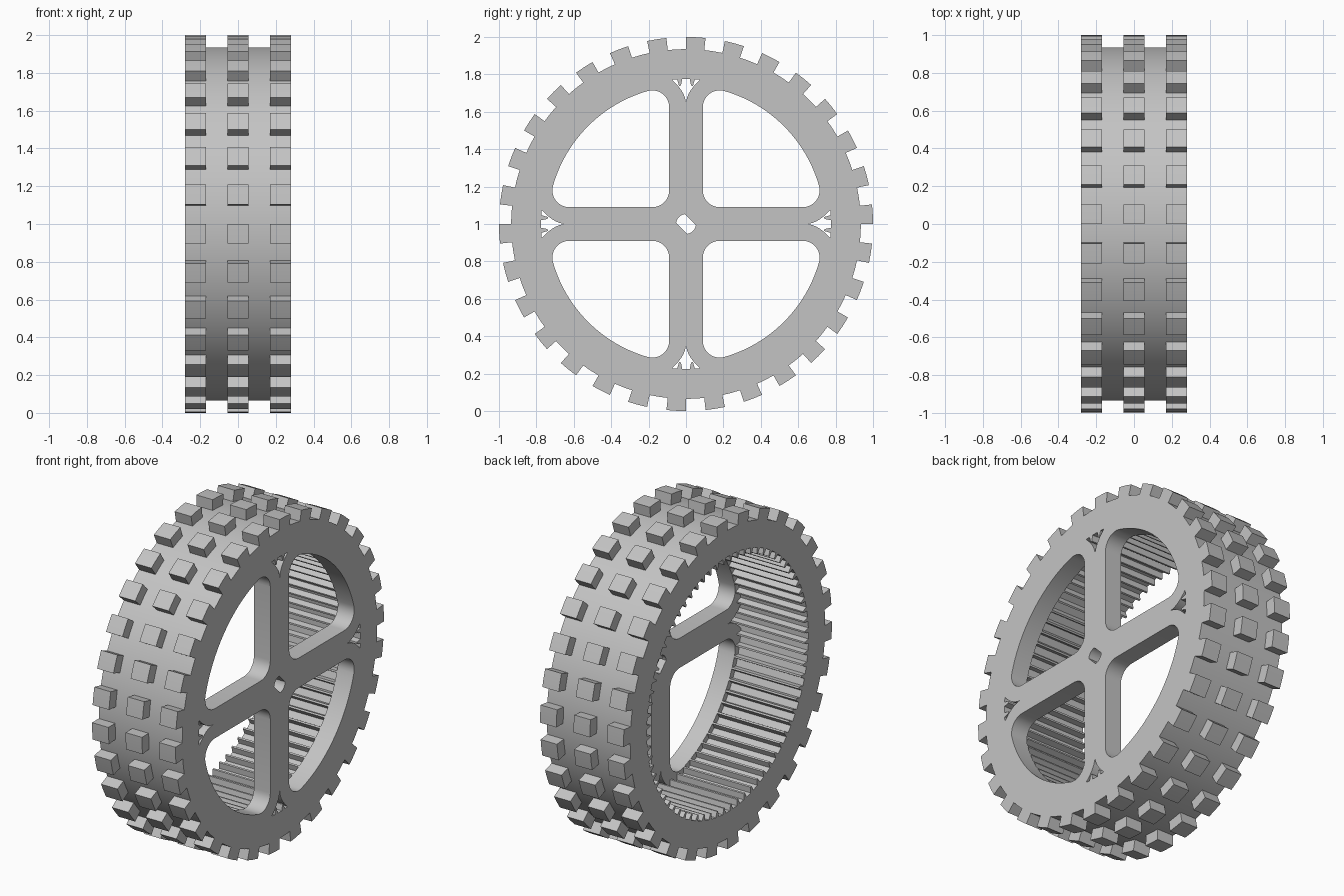
import bpy, bmesh, math
from mathutils import Matrix

if "Cube" in bpy.data.objects:
    bpy.data.objects.remove(bpy.data.objects["Cube"])

R_BODY, R_TOP = 0.935, 1.0       # tyre body and lug top radii
R_ROOT, R_TIP = 0.775, 0.74      # inner gear root and tip radii
HALF_W, DISC_IN = 0.28, 0.17     # half width, inner face of the spoked disc
TEETH, LUGS = 72, 30

grey = bpy.data.materials.new("rubber_grey")
grey.diffuse_color = (0.55, 0.55, 0.55, 1)
grey.use_nodes = True
grey.node_tree.nodes["Principled BSDF"].inputs["Base Color"].default_value = grey.diffuse_color

# local x, y, z -> world y, z, x, with the hub lifted to z = 1
TO_WORLD = Matrix(((0, 0, 1, 0), (1, 0, 0, 0), (0, 1, 0, 1), (0, 0, 0, 1)))


def polar(r, deg, cx=0, cy=0):
    a = math.radians(deg)
    return (cx + r * math.cos(a), cy + r * math.sin(a))


def arc(r, a0, a1, n, cx=0, cy=0):
    return [polar(r, a0 + (a1 - a0) * i / n, cx, cy) for i in range(n + 1)]


def rotated(pts, quarter):
    c, s = ((1, 0), (0, 1), (-1, 0), (0, -1))[quarter]
    return [(x * c - y * s, x * s + y * c) for x, y in pts]


def finish(name, bm):
    bmesh.ops.recalc_face_normals(bm, faces=bm.faces[:])
    me = bpy.data.meshes.new(name)
    bm.to_mesh(me)
    bm.free()
    me.materials.append(grey)
    ob = bpy.data.objects.new(name, me)
    bpy.context.collection.objects.link(ob)
    bpy.ops.object.select_all(action='DESELECT')
    ob.select_set(True)
    bpy.context.view_layer.objects.active = ob
    bpy.ops.object.shade_smooth_by_angle(angle=math.radians(25))


def extrude_profile(name, loops, x0, x1):
    """Solid from an outer loop and hole loops, spanning x0 to x1."""
    cu = bpy.data.curves.new(name + "_profile", 'CURVE')
    cu.dimensions = '2D'
    cu.fill_mode = 'BOTH'
    cu.extrude = (x1 - x0) / 2
    for pts in loops:
        sp = cu.splines.new('POLY')
        sp.points.add(len(pts) - 1)
        for p, (x, y) in zip(sp.points, pts):
            p.co = (x, y, 0, 1)
        sp.use_cyclic_u = True
    tmp = bpy.data.objects.new(name + "_profile", cu)
    bpy.context.collection.objects.link(tmp)
    dg = bpy.context.evaluated_depsgraph_get()
    me = bpy.data.meshes.new_from_object(tmp.evaluated_get(dg))
    bpy.data.objects.remove(tmp)
    bm = bmesh.new()
    bm.from_mesh(me)
    bmesh.ops.remove_doubles(bm, verts=bm.verts[:], dist=1e-5)
    bm.transform(Matrix.Translation(((x0 + x1) / 2, 0, 0)) @ TO_WORLD)
    finish(name, bm)


rim = arc(R_BODY, 0, 357, 119)

# toothed ring: gear grooves centred on each multiple of the pitch
pitch = 360 / TEETH
gear = []
for i in range(TEETH):
    a = i * pitch
    gear += [polar(R_ROOT, a - 1.5), polar(R_ROOT, a + 1.5),
             polar(R_TIP, a + 2.1), polar(R_TIP, a + 2.9)]
extrude_profile("toothed_ring", [rim, gear], -HALF_W, DISC_IN)

# spoked disc: rounded quarter windows
s, f, r = 0.09, 0.09, 0.74       # spoke half width, fillet, window radius
c = math.sqrt((r - f) ** 2 - (s + f) ** 2)
t = math.degrees(math.atan2(s + f, c))
window = (arc(f, 270, 180, 8, s + f, s + f)
          + arc(f, 180, 90 - t, 10, s + f, c)
          + arc(r, 90 - t, t, 24)[1:]
          + arc(f, t, -90, 10, c, s + f)[1:])

# flared slots at the spoke ends, closed off by the gear teeth
half = [(0.075 * (k / 8) ** 2, 0.64 + 0.13 * k / 8) for k in range(1, 9)]
half += [polar(R_ROOT, 90 - a) for a in (5.4, 3.5)]
half += [polar(R_TIP, 90 - a) for a in (2.9, 2.1)]
half += [polar(R_ROOT, 90 - 1.5)]
slot = [(0, 0.64)] + half + [(-x, y) for x, y in reversed(half)]

# axle hole: circle with two diagonal flats
flat = math.degrees(math.acos(0.034 / 0.053))
axle = (arc(0.053, 45 + flat, 225 - flat, 10)
        + arc(0.053, 225 + flat, 405 - flat, 10))

holes = [rotated(p, q) for p in (window, slot) for q in range(4)] + [axle]
extrude_profile("spoked_disc", [rim] + holes, DISC_IN, HALF_W)

# tread lugs: three rows of blocks
for row, x0, x1 in (("left", -HALF_W, -0.17), ("middle", -0.055, 0.055),
                    ("right", 0.17, HALF_W)):
    bm = bmesh.new()
    for i in range(LUGS):
        a = i * 360 / LUGS
        prof = arc(R_BODY - 0.003, a, a + 6, 2) + arc(R_TOP, a + 6, a, 2)
        ends = [[bm.verts.new((x, y, z + 1)) for y, z in prof] for x in (x0, x1)]
        for e in ends:
            bm.faces.new(e)
        for k in range(6):
            j = (k + 1) % 6
            bm.faces.new((ends[0][k], ends[0][j], ends[1][j], ends[1][k]))
    finish("tread_lugs_" + row, bm)
